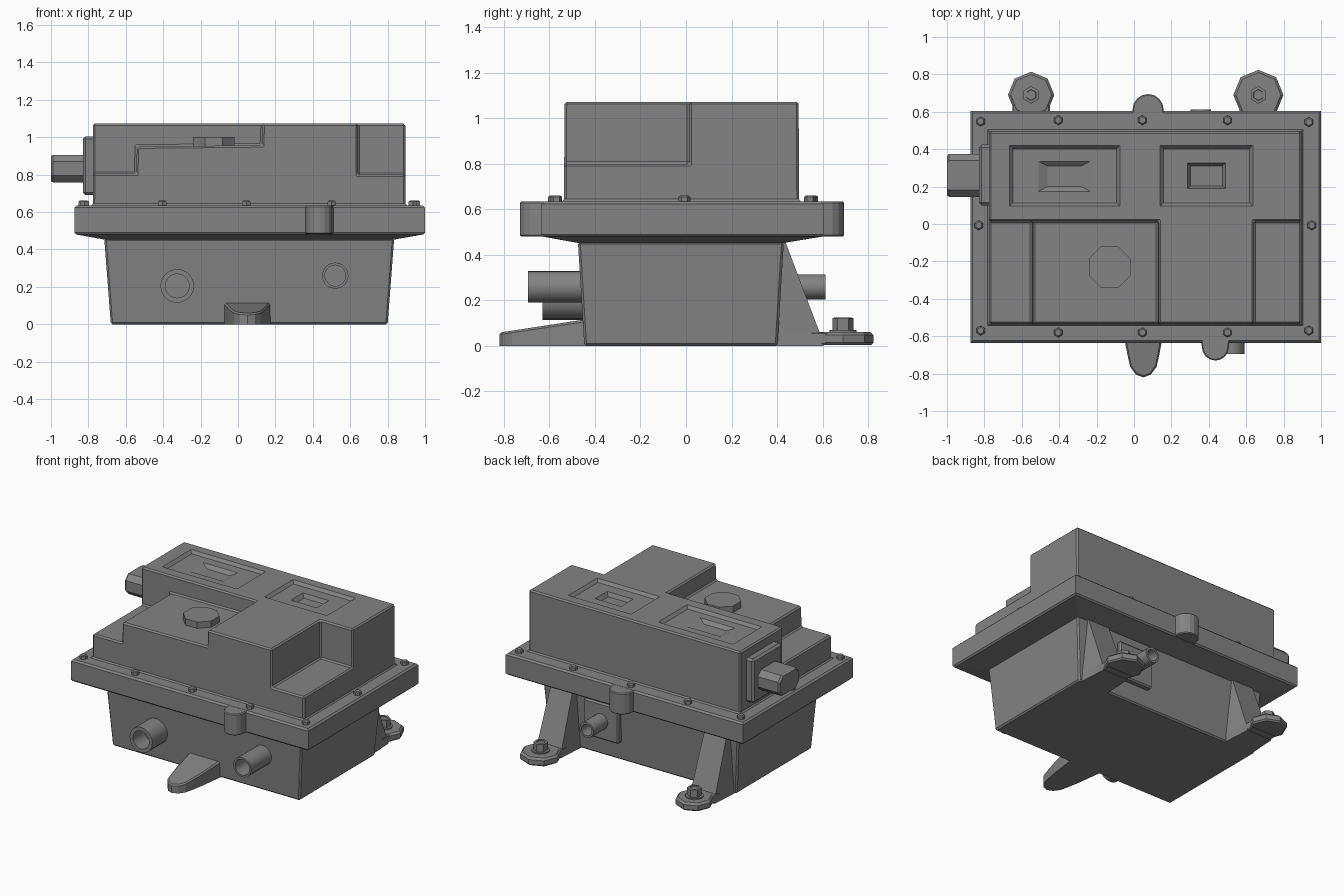
import bpy
from math import cos, sin, pi, radians

if "Cube" in bpy.data.objects:
    bpy.data.objects.remove(bpy.data.objects["Cube"])

# dark grey casing paint
paint = bpy.data.materials.new("dark_grey")
paint.diffuse_color = (.23, .23, .23, 1)
paint.use_nodes = True
paint.node_tree.nodes["Principled BSDF"].inputs["Base Color"].default_value = paint.diffuse_color


def loft(name, rings, bevel=0.0, smooth=False):
    """Join equal-sized rings of points into a capped skin."""
    n, m = len(rings[0]), len(rings)
    verts = [p for r in rings for p in r]
    faces = [(k * n + i, k * n + (i + 1) % n, (k + 1) * n + (i + 1) % n, (k + 1) * n + i)
             for k in range(m - 1) for i in range(n)]
    faces += [tuple(reversed(range(n))), tuple(range((m - 1) * n, m * n))]
    mesh = bpy.data.meshes.new(name)
    mesh.from_pydata(verts, [], faces)
    mesh.materials.append(paint)
    ob = bpy.data.objects.new(name, mesh)
    bpy.context.collection.objects.link(ob)
    bpy.ops.object.select_all(action='DESELECT')
    ob.select_set(True)
    bpy.context.view_layer.objects.active = ob
    bpy.ops.object.mode_set(mode='EDIT')
    bpy.ops.mesh.select_all(action='SELECT')
    bpy.ops.mesh.normals_make_consistent(inside=False)
    bpy.ops.object.mode_set(mode='OBJECT')
    if smooth:
        bpy.ops.object.shade_smooth_by_angle(angle=radians(35))
    if bevel:
        add_bevel(ob, bevel)
    return ob


def add_bevel(ob, width):
    b = ob.modifiers.new("bevel", 'BEVEL')
    b.width, b.segments, b.limit_method, b.angle_limit = width, 1, 'ANGLE', radians(30)


def rect(x0, x1, y0, y1, z):
    return [(x0, y0, z), (x1, y0, z), (x1, y1, z), (x0, y1, z)]


def box(name, x, y, z, bevel=0.0):
    return loft(name, [rect(*x, *y, z[0]), rect(*x, *y, z[1])], bevel)


def disc(cx, cy, r, n, z, turn=0.0):
    return [(cx + r * cos(turn + 2 * pi * i / n), cy + r * sin(turn + 2 * pi * i / n), z)
            for i in range(n)]


def prism(name, pts, z0, z1, bevel=0.0):
    return loft(name, [[(x, y, z0) for x, y in pts], [(x, y, z1) for x, y in pts]], bevel)


def pipe(name, x, z, r, hole, wall, end, depth, n=20):
    """Hollow stub along y, open at its outer end."""
    def ring(rad, y):
        return [(x + rad * cos(2 * pi * i / n), y, z + rad * sin(2 * pi * i / n)) for i in range(n)]
    return loft(name, [ring(r, wall), ring(r, end), ring(hole, end), ring(hole, depth)], smooth=True)


def cut(target, cutter):
    m = target.modifiers.new("cut", 'BOOLEAN')
    m.operation, m.solver, m.object = 'DIFFERENCE', 'EXACT', cutter
    cutter.hide_render = True
    cutter.hide_set(True)


# tapered lower tub
loft("tub", [rect(-.68, .80, -.447, .402, 0), rect(-.715, .835, -.475, .43, .458)], .01)

# flange with sloped underside
loft("flange", [rect(-.71, .83, -.47, .425, .452), rect(-.865, .99, -.627, .595, .48),
                rect(-.875, 1.0, -.635, .605, .49), rect(-.875, 1.0, -.635, .605, .623),
                rect(-.863, .988, -.623, .593, .635)])
# rounded lugs on the flange edge
for name, cx, base, s, r, tip in (("back_lug", .075, .56, 1, .083, .695),
                                  ("front_lug", .435, -.59, -1, .072, -.73)):
    arc = [(cx + r * cos(pi * i / 8), tip - s * r + s * r * sin(pi * i / 8)) for i in range(9)]
    prism(name, [(cx + r + .008, base)] + arc + [(cx - r - .008, base)], .482, .634, .006)

# stepped cover: solid block with front corners cut down, then panel recesses
cover = loft("cover", [rect(-.776, .896, -.536, .497, .62), rect(-.775, .895, -.534, .495, 1.073)])
steps = [(-1.2, .805), (-.545, .805), (-.54, .95), (.128, .957), (.142, 1.3), (-1.2, 1.3)]
cut(cover, loft("left_step_cutter", [[(x, y, z) for x, z in steps] for y in (-1, .015)]))
cut(cover, box("right_step_cutter", (.64, 1.2), (-1, .015), (.80, 1.3)))
add_bevel(cover, .01)


def recess(name, x0, x1, y0, y1, ztop, zbot, ix, iy):
    cut(cover, loft(name, [rect(x0 + ix, x1 - ix, y0 + iy, y1 - iy, zbot),
                           rect(x0, x1, y0, y1, ztop), rect(x0, x1, y0, y1, 1.2)]))


recess("large_panel_cutter", -.665, -.075, .095, .42, 1.073, 1.053, .018, .018)
recess("small_panel_cutter", .14, .635, .095, .42, 1.073, 1.053, .018, .018)
recess("large_pit_cutter", -.51, -.235, .175, .335, 1.053, 1.03, .048, .026)
recess("small_pit_cutter", .285, .49, .19, .325, 1.053, 1.025, .018, .014)

# bead where the cover meets the flange
loft("cover_base_bead", [rect(-.788, .908, -.548, .509, .63), rect(-.776, .896, -.536, .497, .645)])

# eight-sided filler cap on the platform
loft("filler_cap", [disc(-.13, -.23, .12, 8, z, pi / 8) for z in (.94, 1.0)])

# flange bolts
spots = [(x, y) for y in (.555, -.58) for x in (-.405, .045, .5)]
spots += [(-.82, .548), (.935, .545), (-.82, -.57), (.935, -.57), (-.83, -.007), (.95, -.007)]
for i, (x, y) in enumerate(spots):
    loft(f"flange_bolt_{i + 1}", [disc(x, y, .026, 6, .63, pi / 6), disc(x, y, .026, 6, .655, pi / 6),
                                  disc(x, y, .018, 6, .661, pi / 6)])

# side connector: plate and chamfered plug
box("connector_plate", (-.83, -.76), (.10, .425), (.69, 1.005), .015)


def plug(x, s):
    a, b, c = .115 * s, .073 * s, .036
    yz = [(-a, -b + c), (-a + c, -b), (a - c, -b), (a, -b + c),
          (a, b - c), (a - c, b), (-a + c, b), (-a, b - c)]
    return [(x, .26 + y, .832 + z) for y, z in yz]


loft("connector_plug", [plug(-.82, 1), plug(-.988, 1), plug(-1.0, .92)])

# front and back pipe stubs, with a mounting plate at the back
pipe("front_left_pipe", -.325, .205, .09, .064, -.44, -.63, -.50)
pipe("front_right_pipe", .52, .26, .07, .056, -.44, -.695, -.55)
pipe("back_pipe", .357, .26, .055, .04, .40, .612, .52)
box("back_pipe_plate", (.22, .495), (.38, .45), (.13, .39), .01)

# front foot: rounded tongue rising toward the tub
half = [(.125, -.43), (.10, -.62), (.085, -.70), (.07, -.765), (.04, -.805)]
outline = [(.05 + x, y) for x, y in half] + [(.05, -.82)] + [(.05 - x, y) for x, y in reversed(half)]


def slope(y):
    return .06 + (y + .82) * .15


loft("front_foot", [[(x, y, 0) for x, y in outline],
                    [(x, y, slope(y) - .01) for x, y in outline],
                    [(.05 + (x - .05) * .92, y + (.008 if y < -.5 else 0), slope(y)) for x, y in outline]])

# rear legs: sloped brackets, eight-sided pads, washers and bolts
for side, cx, cy, r in (("left", -.55, .69, .124), ("right", .665, .69, .134)):
    loft(f"{side}_leg", [
        [(cx - .115, .37, .0), (cx + .115, .37, .0), (cx + .10, .605, .0), (cx - .10, .605, .0)],
        [(cx - .115, .37, .06), (cx + .115, .37, .06), (cx + .095, .585, .065), (cx - .095, .585, .065)],
        [(cx - .10, .40, .46), (cx + .10, .40, .46), (cx + .085, .436, .46), (cx - .085, .436, .46)]])
    loft(f"{side}_pad", [disc(cx, cy, r - .01, 8, .005, pi / 2), disc(cx, cy, r, 8, .015, pi / 2),
                         disc(cx, cy, r, 8, .048, pi / 2), disc(cx, cy, r - .014, 8, .062, pi / 2)])
    box(f"{side}_pad_neck", (cx - .10, cx + .10), (.50, .66), (.004, .06), .006)
    loft(f"{side}_washer", [disc(cx, cy, .06, 12, .055), disc(cx, cy, .06, 12, .07)])
    loft(f"{side}_pad_bolt", [disc(cx, cy, .047, 6, .06, pi / 6), disc(cx, cy, .047, 6, .123, pi / 6),
                              disc(cx, cy, .03, 6, .125, pi / 6), disc(cx, cy, .028, 6, .118, pi / 6)])
